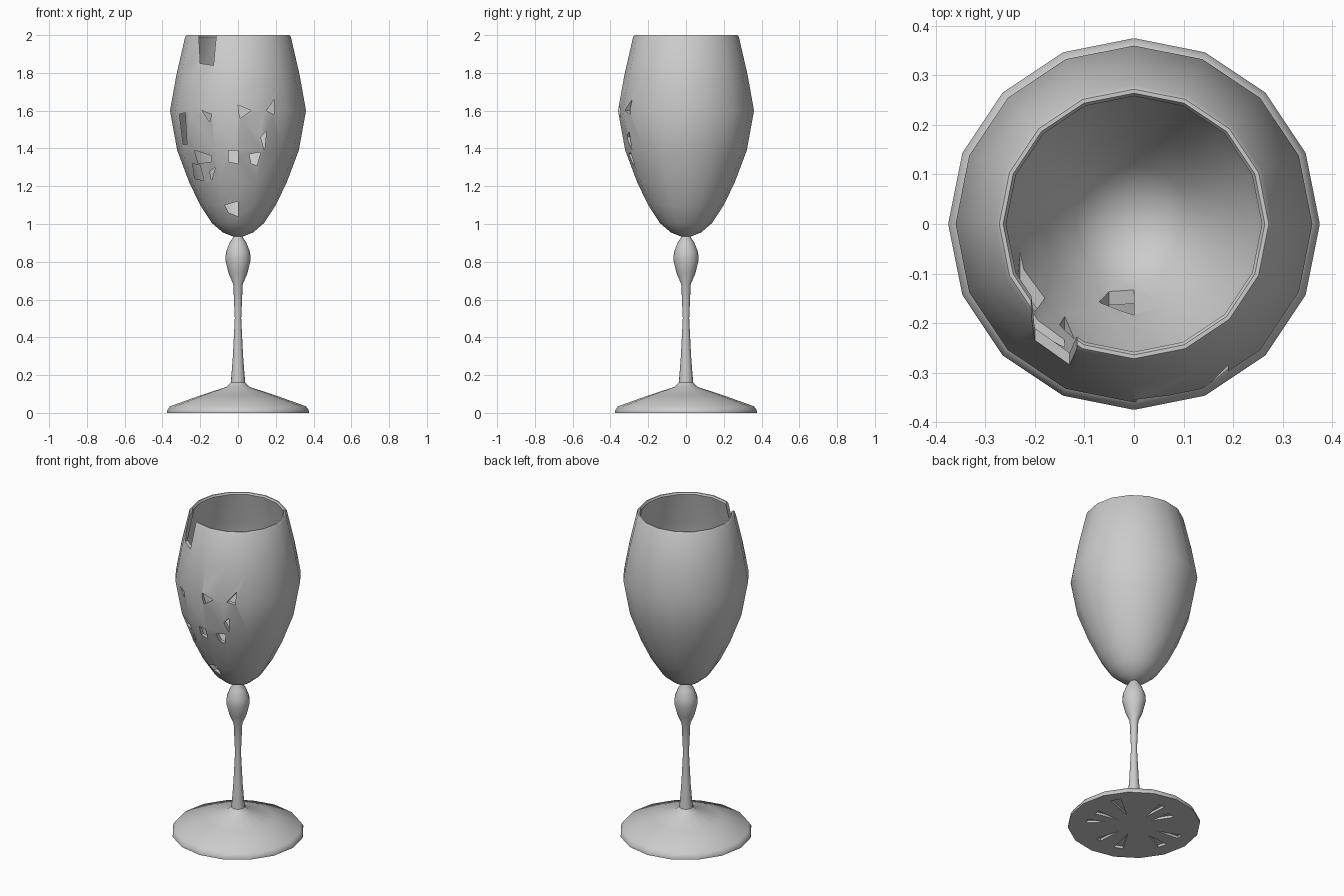
import bpy, bmesh, math, random
from math import sin, cos, pi
from mathutils import Vector

if "Cube" in bpy.data.objects:
    bpy.data.objects.remove(bpy.data.objects["Cube"], do_unlink=True)

SIDES = 16
random.seed(4)

glass = bpy.data.materials.new("grey glass")
glass.use_nodes = True
glass.diffuse_color = (0.6, 0.6, 0.6, 1)
glass.node_tree.nodes["Principled BSDF"].inputs["Base Color"].default_value = (0.6, 0.6, 0.6, 1)


def make_object(name, bm):
    bmesh.ops.recalc_face_normals(bm, faces=bm.faces)
    mesh = bpy.data.meshes.new(name)
    bm.to_mesh(mesh)
    bm.free()
    obj = bpy.data.objects.new(name, mesh)
    bpy.context.collection.objects.link(obj)
    mesh.materials.append(glass)
    return obj


def lathe(name, profile):
    """Closed profile of (radius, height), capped with a point at both ends."""
    bm = bmesh.new()
    rings = []
    for r, z in profile:
        if r == 0:
            rings.append([bm.verts.new((0, 0, z))] * SIDES)
        else:
            rings.append([bm.verts.new((r * cos(2 * pi * i / SIDES), r * sin(2 * pi * i / SIDES), z))
                          for i in range(SIDES)])
    for a, b in zip(rings, rings[1:]):
        for i in range(SIDES):
            j = (i + 1) % SIDES
            quad = list(dict.fromkeys((a[i], a[j], b[j], b[i])))
            bm.faces.new(quad)
    return make_object(name, bm)


def prism(bm, points, shift):
    """Solid swept from a flat outline along a vector."""
    low = [bm.verts.new(p) for p in points]
    high = [bm.verts.new(Vector(p) + Vector(shift)) for p in points]
    n = len(low)
    bm.faces.new(low)
    bm.faces.new(high[::-1])
    for i in range(n):
        bm.faces.new((low[i], high[i], high[(i + 1) % n], low[(i + 1) % n]))


def carve(obj, cutter):
    """Cut the chips out and drop the cutter."""
    cutter.hide_render = True
    mod = obj.modifiers.new("chips", "BOOLEAN")
    mod.operation = "DIFFERENCE"
    mod.solver = "EXACT"
    mod.object = cutter
    bpy.context.view_layer.update()
    deps = bpy.context.evaluated_depsgraph_get()
    mesh = bpy.data.meshes.new_from_object(obj.evaluated_get(deps))
    obj.modifiers.clear()
    obj.data = mesh
    mesh.materials.clear()
    mesh.materials.append(glass)
    bpy.data.objects.remove(cutter, do_unlink=True)


def smooth(obj):
    bpy.ops.object.select_all(action="DESELECT")
    obj.select_set(True)
    bpy.context.view_layer.objects.active = obj
    bpy.ops.object.shade_smooth_by_angle(angle=math.radians(40))


# Foot and stem with its knop
foot = lathe("foot_and_stem", [
    (0, 0), (0.375, 0), (0.375, 0.012), (0.36, 0.035), (0.2, 0.092), (0.06, 0.138),
    (0.038, 0.16), (0.027, 0.3), (0.017, 0.5), (0.025, 0.68), (0.05, 0.74),
    (0.067, 0.81), (0.064, 0.85), (0.045, 0.9), (0.022, 0.935), (0.02, 0.95), (0, 0.95)])

# Bowl: outer wall, rounded rim, inner wall
outer = [(0.03, 0.935), (0.08, 0.955), (0.138, 1.005), (0.2, 1.1), (0.258, 1.22),
         (0.322, 1.39), (0.36, 1.6), (0.326, 1.79), (0.28, 1.99)]
inner = [(r - 0.02, z + 0.012 * (z < 1.3)) for r, z in reversed(outer[1:-1])]
bowl = lathe("bowl", [(0, 0.93)] + outer + [(0.272, 2), (0.264, 2), (0.258, 1.99)] + inner + [(0, 0.962)])

# Broken holes in the front of the bowl, as (x, z) outlines
holes = [
    [(-0.21, 2.05), (-0.11, 2.05), (-0.13, 1.84), (-0.2, 1.85)],
    [(-0.19, 1.6), (-0.14, 1.58), (-0.15, 1.54)],
    [(0, 1.63), (0.07, 1.6), (0.01, 1.56)],
    [(0.15, 1.6), (0.19, 1.66), (0.19, 1.58)],
    [(-0.23, 1.39), (-0.14, 1.36), (-0.14, 1.33), (-0.21, 1.32)],
    [(-0.05, 1.39), (0, 1.39), (0, 1.32), (-0.05, 1.33)],
    [(0.06, 1.37), (0.12, 1.38), (0.1, 1.31), (0.07, 1.32)],
    [(0.12, 1.46), (0.15, 1.49), (0.14, 1.39)],
    [(-0.24, 1.32), (-0.2, 1.31), (-0.18, 1.23), (-0.23, 1.24)],
    [(-0.15, 1.28), (-0.12, 1.3), (-0.14, 1.23)],
    [(-0.07, 1.1), (0, 1.12), (0, 1.04), (-0.05, 1.06)],
    [(-0.31, 1.58), (-0.28, 1.59), (-0.27, 1.42), (-0.29, 1.42)],
]
bm = bmesh.new()
for outline in holes:
    prism(bm, [(x, -0.5, z) for x, z in outline], (0, 0.46, 0))
carve(bowl, make_object("bowl_chips", bm))

# Shallow cracks spreading across the underside of the foot
bm = bmesh.new()
for i in range(9):
    a = 2 * pi * i / 9 + random.uniform(-0.2, 0.2)
    near, far = random.uniform(0.1, 0.16), random.uniform(0.22, 0.31)
    w = random.uniform(0.06, 0.11)
    prism(bm, [(near * cos(a), near * sin(a), -0.02),
               (far * cos(a - w), far * sin(a - w), -0.02),
               (far * cos(a + w), far * sin(a + w), -0.02)], (0, 0, 0.035))
carve(foot, make_object("foot_cracks", bm))

smooth(foot)
smooth(bowl)
